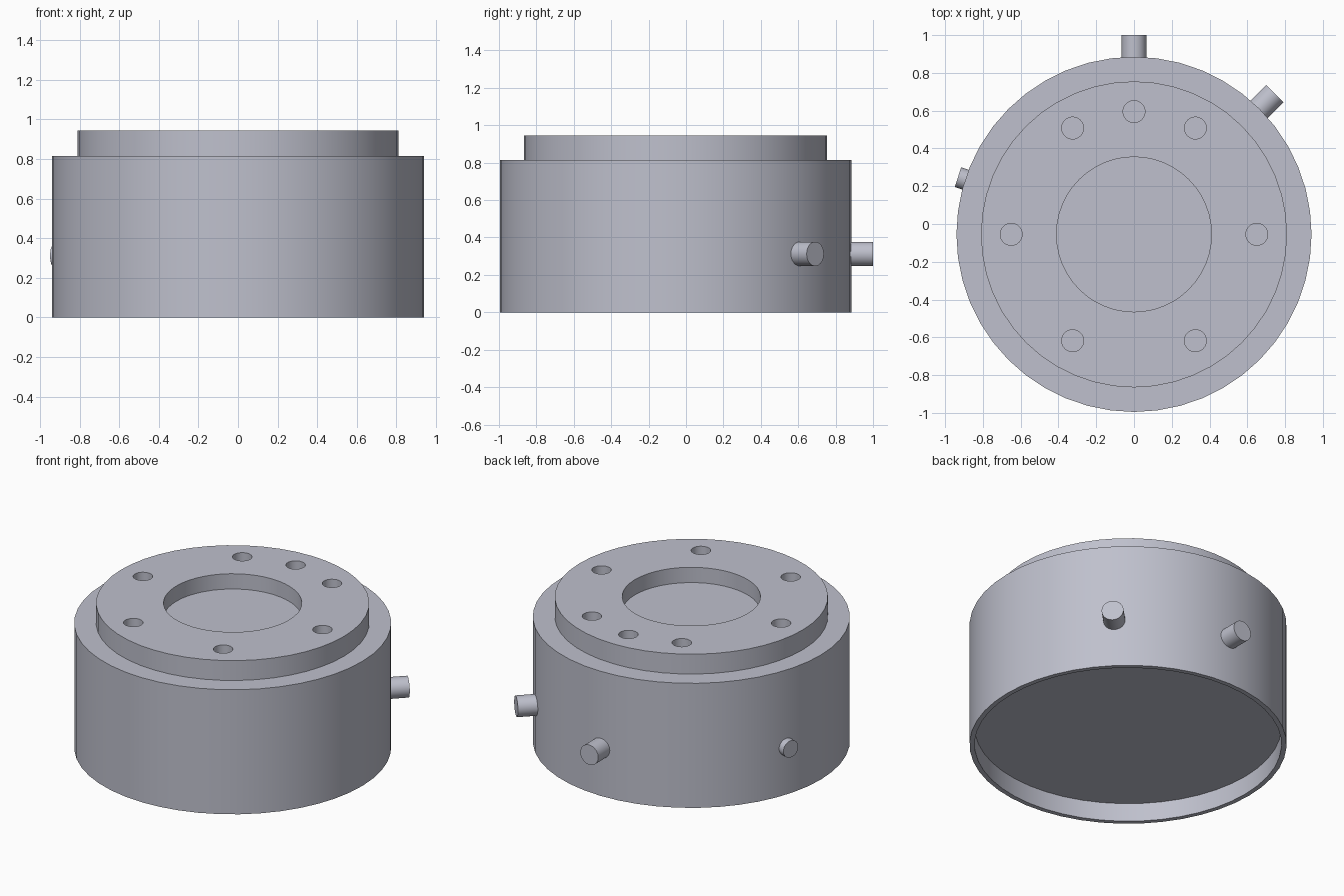
import bpy, bmesh
from math import radians, cos, sin, pi
from mathutils import Matrix, Vector

if "Cube" in bpy.data.objects:
    bpy.data.objects.remove(bpy.data.objects["Cube"], do_unlink=True)

AXIS_Y = -0.055          # the body axis sits slightly forward of the origin
SEGMENTS = 48

metal = bpy.data.materials.new("grey metal")
metal.use_nodes = True
metal.diffuse_color = (0.52, 0.53, 0.61, 1)
metal.node_tree.nodes["Principled BSDF"].inputs["Base Color"].default_value = metal.diffuse_color


def add_object(name, bm):
    bmesh.ops.recalc_face_normals(bm, faces=bm.faces)
    mesh = bpy.data.meshes.new(name)
    bm.to_mesh(mesh)
    bm.free()
    mesh.materials.append(metal)
    obj = bpy.data.objects.new(name, mesh)
    obj.location.y = AXIS_Y
    bpy.context.collection.objects.link(obj)
    return obj


def activate(obj):
    bpy.ops.object.select_all(action='DESELECT')
    obj.select_set(True)
    bpy.context.view_layer.objects.active = obj


def smooth(obj):
    activate(obj)
    bpy.ops.object.shade_smooth_by_angle(angle=radians(30))


def cylinder(bm, radius, depth, matrix):
    bmesh.ops.create_cone(bm, cap_ends=True, segments=32, radius1=radius,
                          radius2=radius, depth=depth, matrix=matrix)


# Housing: revolved profile with a recessed base, raised flange and shallow bore
profile = [(0, 0.12), (0.91, 0.12), (0.91, 0), (0.94, 0), (0.94, 0.815),
           (0.81, 0.815), (0.81, 0.945), (0.41, 0.945), (0.41, 0.845), (0, 0.845)]
bm = bmesh.new()
verts = [bm.verts.new((0, r, z)) for r, z in profile]
edges = [bm.edges.new(pair) for pair in zip(verts, verts[1:])]
bmesh.ops.spin(bm, geom=verts + edges, cent=(0, 0, 0), axis=(0, 0, 1),
               angle=2 * pi, steps=SEGMENTS, use_merge=True)
bmesh.ops.remove_doubles(bm, verts=bm.verts, dist=0.0001)
housing = add_object("housing", bm)

# Bolt holes: blind holes around the flange
bm = bmesh.new()
for angle in (0, 60, 90, 120, 180, 240, 300):
    a = radians(angle)
    cylinder(bm, 0.058, 0.2, Matrix.Translation((0.65 * cos(a), 0.65 * sin(a), 0.945)))
cutter = add_object("bolt_hole_cutter", bm)
cutter.hide_render = True
cut = housing.modifiers.new("bolt holes", 'BOOLEAN')
cut.operation = 'DIFFERENCE'
cut.solver = 'EXACT'
cut.object = cutter
activate(housing)
bpy.ops.object.modifier_apply(modifier=cut.name)
bpy.data.objects.remove(cutter, do_unlink=True)
smooth(housing)

# Side pins: radial stubs set into the wall
for name, angle, radius, tip in (("side_pin", 45, 0.065, 1.055),
                                 ("back_pin", 90, 0.065, 1.055),
                                 ("short_pin", 162, 0.055, 0.98)):
    a = radians(angle)
    direction = Vector((cos(a), sin(a), 0))
    root = 0.92
    turn = direction.to_track_quat('Z', 'Y').to_matrix().to_4x4()
    place = Matrix.Translation(direction * (root + tip) / 2 + Vector((0, 0, 0.312)))
    bm = bmesh.new()
    cylinder(bm, radius, tip - root, place @ turn)
    smooth(add_object(name, bm))
